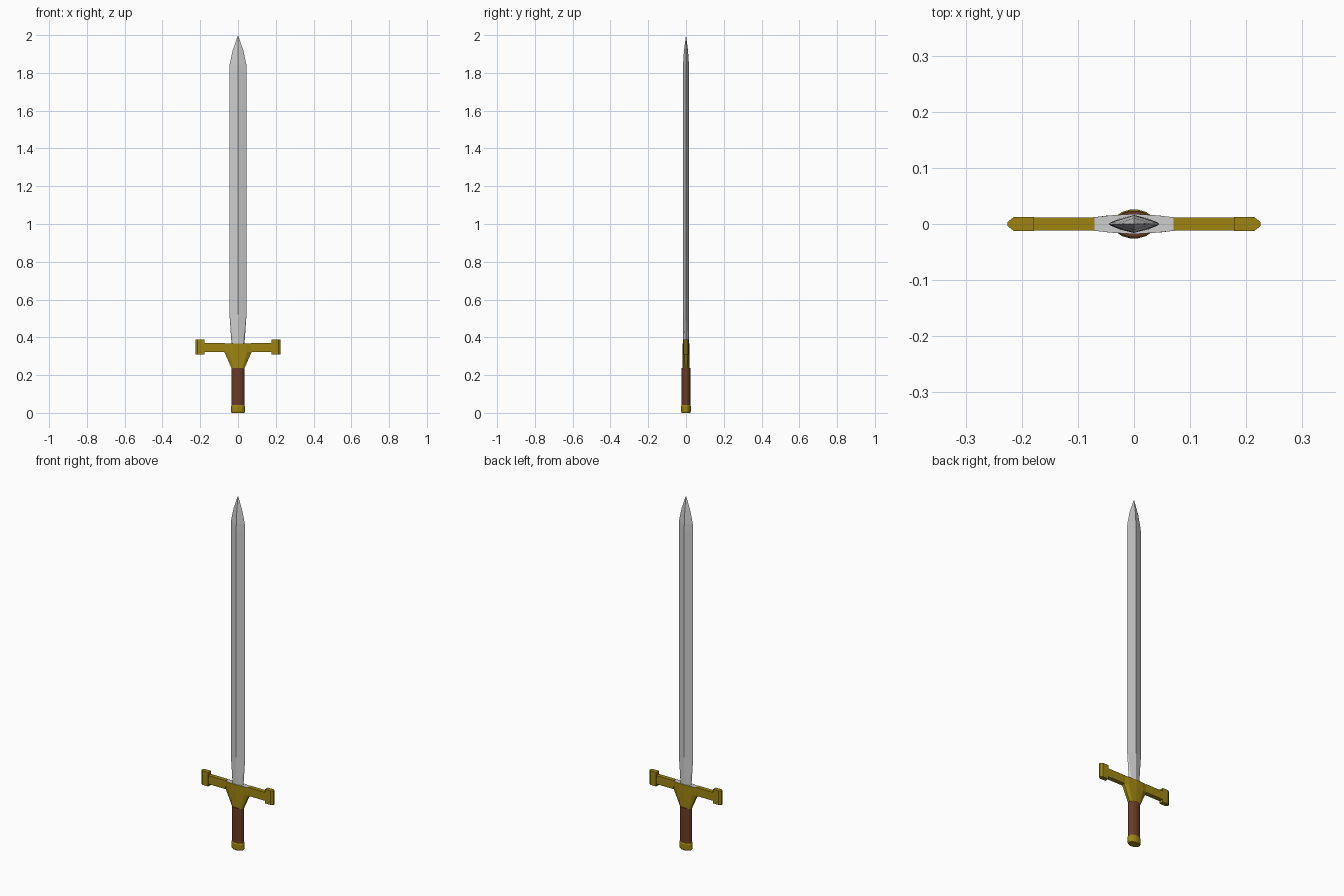
import bpy, bmesh, math

if "Cube" in bpy.data.objects:
    bpy.data.objects.remove(bpy.data.objects["Cube"])


def material(name, rgb):
    m = bpy.data.materials.new(name)
    m.diffuse_color = (*rgb, 1)
    m.use_nodes = True
    m.node_tree.nodes["Principled BSDF"].inputs["Base Color"].default_value = m.diffuse_color
    return m


gold = material("gold", (0.34, 0.235, 0.006))
brown = material("brown leather", (0.145, 0.045, 0.02))
silver = material("silver steel", (0.61, 0.61, 0.61))


def loft(name, rings, mats, apex=None):
    """Skin a stack of equal-length point rings, capped or closed to an apex."""
    bm = bmesh.new()
    rows = [[bm.verts.new(p) for p in r] for r in rings]
    n = len(rows[0])
    for a, b in zip(rows, rows[1:]):
        for i in range(n):
            j = (i + 1) % n
            bm.faces.new((a[i], a[j], b[j], b[i]))
    bm.faces.new(rows[0][::-1])
    top = None
    if apex:
        tip = bm.verts.new(apex)
        for i in range(n):
            bm.faces.new((rows[-1][i], rows[-1][(i + 1) % n], tip))
    else:
        top = bm.faces.new(rows[-1])
        if len(mats) > 1:
            top.material_index = 1
    bmesh.ops.recalc_face_normals(bm, faces=bm.faces)
    me = bpy.data.meshes.new(name)
    bm.to_mesh(me)
    bm.free()
    for m in mats:
        me.materials.append(m)
    ob = bpy.data.objects.new(name, me)
    bpy.context.collection.objects.link(ob)
    return ob


def ellipse(rx, ry, z, n=16):
    return [(rx * math.cos(2 * math.pi * (i + .5) / n),
             ry * math.sin(2 * math.pi * (i + .5) / n), z) for i in range(n)]


def lens(w, wi, yi, t, z):
    """Eight-sided blade section: edge, bevel corner, central ridge."""
    return [(w, 0, z), (wi, yi, z), (0, t, z), (-wi, yi, z),
            (-w, 0, z), (-wi, -yi, z), (0, -t, z), (wi, -yi, z)]


def prism(name, pts, z0, z1, mats):
    return loft(name, [[(x, y, z) for x, y in pts] for z in (z0, z1)], mats)


# pommel and grip
loft("pommel", [ellipse(.034, .023, 0), ellipse(.038, .026, .008),
                ellipse(.038, .026, .034), ellipse(.035, .024, .041)], [gold])
loft("grip", [ellipse(.034, .0235, .036), ellipse(.034, .0235, .238)], [brown])


# guard hub, flaring upward, with a steel top
def hub_ring(w, ye, wi, yi, t, z):
    return [(w, -ye, z), (w, ye, z), (wi, yi, z), (0, t, z), (-wi, yi, z),
            (-w, ye, z), (-w, -ye, z), (-wi, -yi, z), (0, -t, z), (wi, -yi, z)]


loft("guard_hub", [hub_ring(.034, .006, .024, .016, .018, .235),
                   hub_ring(.072, .008, .047, .015, .018, .322),
                   hub_ring(.072, .012, .04, .0155, .018, .368)], [gold, silver])

# guard arms and their end blocks
for s, side in ((1, "right"), (-1, "left")):
    prism("guard_arm_" + side, [(s * .070, -.012), (s * .182, -.012),
                                (s * .182, .012), (s * .070, .012)], .322, .37, [gold])
    prism("guard_end_" + side, [(s * .178, -.0125), (s * .214, -.0125), (s * .225, -.004),
                                (s * .225, .004), (s * .214, .0125), (s * .178, .0125)],
          .308, .388, [gold])

# blade
loft("blade", [lens(.034, .025, .010, .0155, .36),
               lens(.045, .0425, .0025, .016, .52),
               lens(.045, .0425, .0025, .016, 1.81),
               lens(.044, .041, .0025, .0155, 1.845),
               lens(.028, .026, .002, .0105, 1.92)], [silver], apex=(0, 0, 2))
